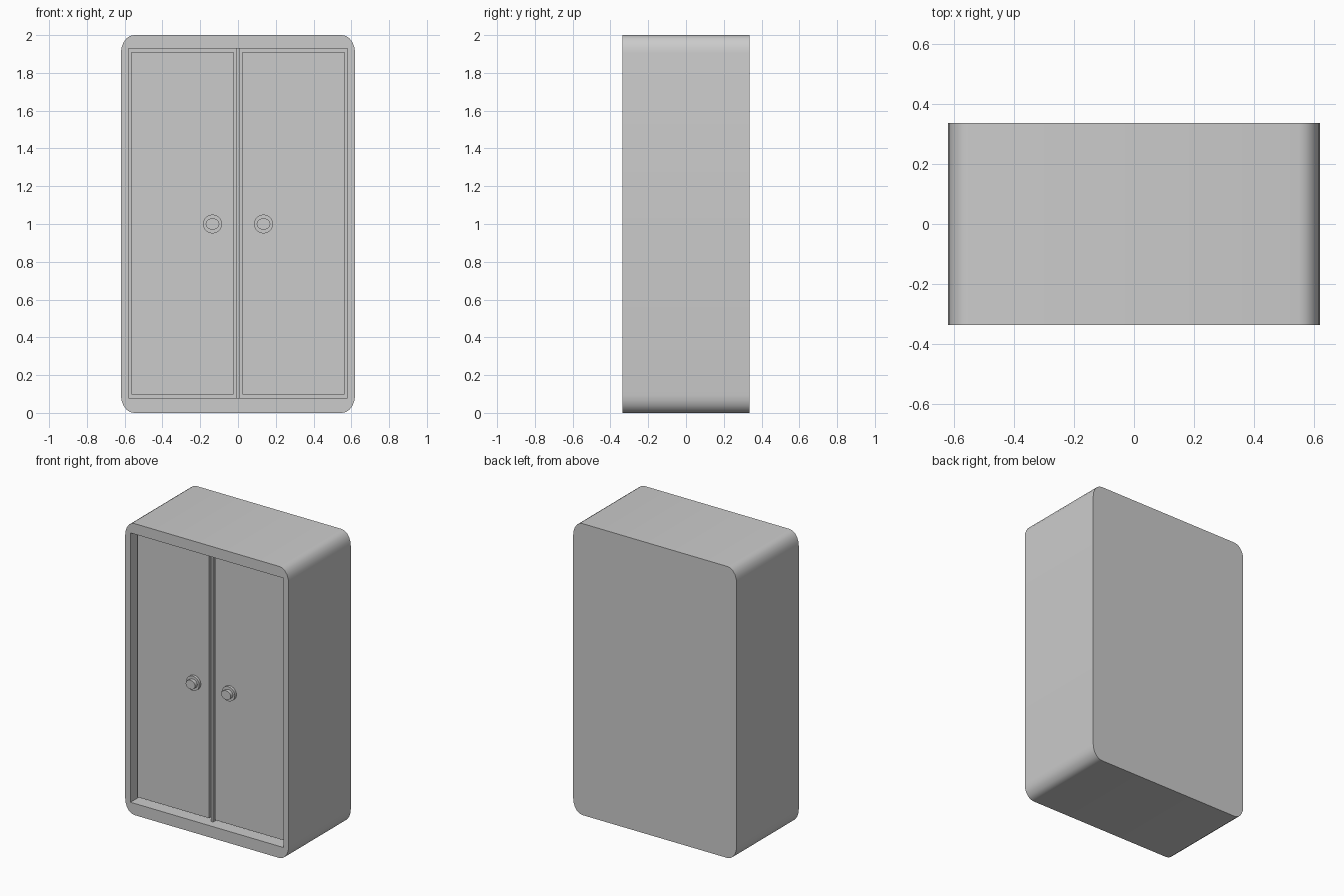
import bpy, bmesh, math
from mathutils import Matrix

cube = bpy.data.objects.get("Cube")
if cube:
    bpy.data.objects.remove(cube, do_unlink=True)

grey = bpy.data.materials.new("light_grey")
grey.use_nodes = True
colour = (0.6, 0.6, 0.6, 1)
grey.diffuse_color = colour
grey.node_tree.nodes["Principled BSDF"].inputs["Base Color"].default_value = colour

HALF_W, HALF_D, HEIGHT = 0.62, 0.337, 2.0
OPEN_X, OPEN_LOW, OPEN_TOP = 0.58, 0.08, 1.928
FRONT = -HALF_D
DOOR_Y = FRONT + 0.056      # front plane of the doors
BACK_Y = FRONT + 0.10       # back of the recess
GAP = 0.015


def finish(name, bm, smooth=False):
    bmesh.ops.recalc_face_normals(bm, faces=bm.faces)
    mesh = bpy.data.meshes.new(name)
    bm.to_mesh(mesh)
    bm.free()
    mesh.materials.append(grey)
    obj = bpy.data.objects.new(name, mesh)
    bpy.context.collection.objects.link(obj)
    if smooth:
        bpy.ops.object.select_all(action='DESELECT')
        obj.select_set(True)
        bpy.context.view_layer.objects.active = obj
        bpy.ops.object.shade_smooth_by_angle(angle=math.radians(35))
    return obj


def box(name, x0, x1, y0, y1, z0, z1):
    bm = bmesh.new()
    bmesh.ops.create_cube(bm, size=1)
    centre = Matrix.Translation(((x0 + x1) / 2, (y0 + y1) / 2, (z0 + z1) / 2))
    bm.transform(centre @ Matrix.Diagonal((x1 - x0, y1 - y0, z1 - z0, 1)))
    return finish(name, bm)


# Cabinet body: rounded outline with a rectangular recess in the front
def cabinet_body(rx=0.07, rz=0.095, steps=5):
    bm = bmesh.new()
    outline, corner_of = [], []
    corners = [(1, 1), (-1, 1), (-1, -1), (1, -1)]
    for i, (sx, sz) in enumerate(corners):
        for k in range(steps + 1):
            a = math.pi / 2 * (i + k / steps)
            x = sx * (HALF_W - rx) + rx * math.cos(a)
            z = HEIGHT / 2 + sz * (HEIGHT / 2 - rz) + rz * math.sin(a)
            outline.append((x, z))
            corner_of.append(i)
    front = [bm.verts.new((x, FRONT, z)) for x, z in outline]
    back = [bm.verts.new((x, HALF_D, z)) for x, z in outline]
    opening = [(sx * OPEN_X, OPEN_TOP if sz > 0 else OPEN_LOW) for sx, sz in corners]
    rim = [bm.verts.new((x, FRONT, z)) for x, z in opening]
    deep = [bm.verts.new((x, BACK_Y, z)) for x, z in opening]
    n = len(outline)
    for i in range(n):
        j = (i + 1) % n
        bm.faces.new((front[i], front[j], back[j], back[i]))
        a, b = rim[corner_of[i]], rim[corner_of[j]]
        bm.faces.new((front[i], front[j], b) if a == b else (front[i], front[j], b, a))
    for i in range(4):
        j = (i + 1) % 4
        bm.faces.new((rim[i], rim[j], deep[j], deep[i]))
    bm.faces.new(back)
    bm.faces.new(deep)
    return finish("cabinet_body", bm, smooth=True)


# Door knob: a round flange with a smaller oval grip in front
def knob(name, x):
    bm = bmesh.new()
    for radius, near, far, squash in ((0.05, 0.0, 0.018, 1.0), (0.036, 0.016, 0.042, 0.85)):
        place = Matrix.Translation((x, DOOR_Y - (near + far) / 2, 1.0))
        shape = Matrix.Diagonal((1, 1, squash, 1)) @ Matrix.Rotation(math.pi / 2, 4, 'X')
        bmesh.ops.create_cone(bm, cap_ends=True, segments=24, radius1=radius,
                              radius2=radius, depth=far - near, matrix=place @ shape)
    return finish(name, bm, smooth=True)


cabinet_body()

# Centre post between the doors
box("centre_post", -0.008, 0.008, DOOR_Y, BACK_Y, OPEN_LOW, OPEN_TOP)

# Doors sit inside the opening with a narrow gap all round
for side, s in (("left", 1), ("right", -1)):
    x0, x1 = sorted((s * 0.023, s * (OPEN_X - GAP)))
    box(side + "_door", x0, x1, DOOR_Y, BACK_Y, OPEN_LOW + 0.018, OPEN_TOP - 0.018)
    knob(side + "_knob", s * 0.135)
